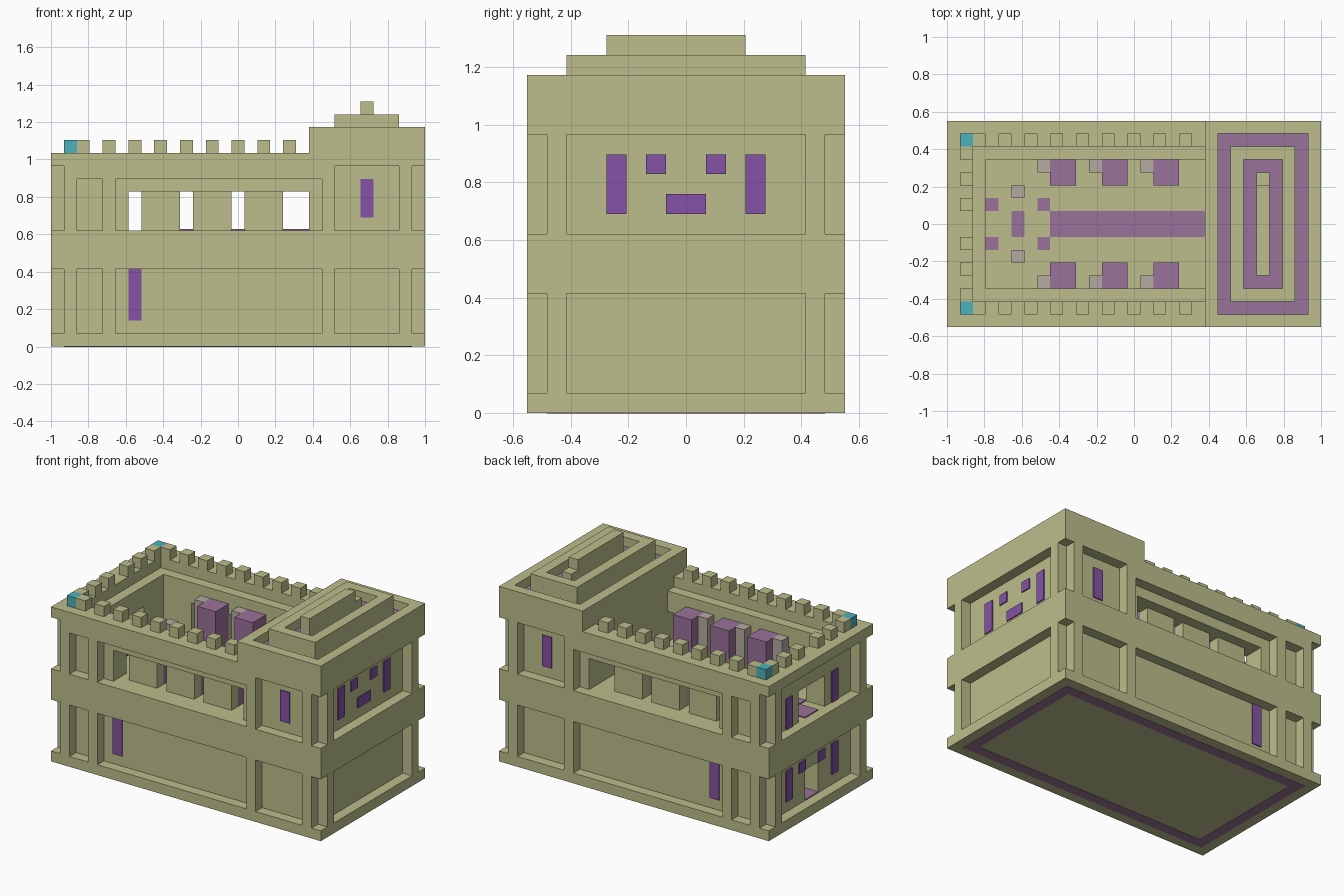
import bpy, bmesh

old = bpy.data.objects.get("Cube")
if old:
    bpy.data.objects.remove(old, do_unlink=True)

U = 2 / 29   # one block
T = 0.1      # plate thickness in blocks


def material(name, rgb):
    m = bpy.data.materials.new(name)
    m.use_nodes = True
    m.diffuse_color = (*rgb, 1)
    m.node_tree.nodes["Principled BSDF"].inputs["Base Color"].default_value = (*rgb, 1)
    return m


STONE = material("khaki stone", (0.503, 0.515, 0.258))
VIOLET = material("violet", (0.231, 0.084, 0.376))
MAUVE = material("mauve", (0.323, 0.171, 0.319))
TEAL = material("teal", (0.074, 0.434, 0.479))
GREY = material("warm grey", (0.46, 0.40, 0.36))


def part(name, boxes, mat):
    """One object from boxes (x0, x1, y0, y1, z0, z1) in block units."""
    bm = bmesh.new()
    for x0, x1, y0, y1, z0, z1 in boxes:
        verts = bmesh.ops.create_cube(bm, size=1)["verts"]
        for v in verts:
            v.co = ((x1 if v.co.x > 0 else x0) * U - 1,
                    ((y1 if v.co.y > 0 else y0) - 8) * U,
                    (z1 if v.co.z > 0 else z0) * U)
    me = bpy.data.meshes.new(name)
    bm.to_mesh(me)
    bm.free()
    me.materials.append(mat)
    ob = bpy.data.objects.new(name, me)
    bpy.context.collection.objects.link(ob)
    return ob


def both(boxes):
    """Add the copies mirrored from front to back."""
    return boxes + [(a, b, 16 - d, 16 - c, e, f) for a, b, c, d, e, f in boxes]


def ring(x0, x1, y0, y1, z0, z1):
    return [(x0, x1, y0, y0 + 1, z0, z1), (x0, x1, y1 - 1, y1, z0, z1),
            (x0, x0 + 1, y0 + 1, y1 - 1, z0, z1), (x1 - 1, x1, y0 + 1, y1 - 1, z0, z1)]


# Lower storey with a doorway in the end wall
part("lower_body", both([(1, 4, 1, 7, 1, 6)])
     + [(4, 28, 1, 15, 1, 6), (1, 4, 7, 9, 4, 6)], STONE)
part("plinth", [(0, 29, 0, 16, 0, 1)], STONE)
part("middle_belt", [(0, 29, 0, 16, 6, 9)], STONE)
part("doorway_floor", [(1, 4, 7, 9, 1, 1 + T)], MAUVE)
part("underside_band", ring(1, 28, 1, 15, -0.02, 0.05), MAUVE)

# Pilasters on both storeys
pilasters = []
for z0, z1 in ((1, 6), (9, 14)):
    pilasters += both([(x, x + 1, 0, 1, z0, z1) for x in (1, 4, 21, 27)])
    pilasters += both([(x, x + 1, 1, 2, z0, z1) for x in (0, 28)])
part("pilasters", pilasters, STONE)

# Upper storey walls around the open room
part("long_walls", both([(1, 20, 1, 3, 12, 14), (1, 6, 1, 3, 9, 12)]), STONE)
part("end_wall", both([(1, 3, 3, 6, 9, 12)]) + [(1, 3, 3, 13, 12, 14)], STONE)
part("lintels", both([(1, 22, 0, 1, 13, 14)]), STONE)
part("top_belt", both([(0, 20, 0, 2, 14, 15)]) + [(0, 2, 2, 14, 14, 15)], STONE)
part("window_slabs", both([(x, x + 3, 2, 3, 9, 12) for x in (7, 11, 15)]), STONE)

# Battlements
part("merlons", both([(x, x + 1, 1, 2, 15, 16) for x in range(2, 19, 2)]
                     + [(1, 2, y, y + 1, 15, 16) for y in (2, 4, 6)]), STONE)
part("corner_merlons", both([(1, 2, 1, 2, 15, 16)]), TEAL)

# Tower with stepped roof and sunken channels
part("tower_body", [(20, 28, 1, 15, 9, 14), (20, 29, 0, 16, 14, 16)], STONE)
part("tower_parapet", ring(20, 29, 0, 16, 16, 17), STONE)
part("roof_step", [(22, 27, 2, 14, 16, 17)] + ring(22, 27, 2, 14, 17, 18), STONE)
part("roof_ridge", [(24, 25, 4, 11, 17, 19), (24, 25, 11, 12, 17, 18)], STONE)
part("roof_channels", ring(21, 28, 1, 15, 16, 16 + T)
     + ring(23, 26, 3, 13, 17, 17 + T), MAUVE)

# Room contents
part("carpet", [(8, 20, 7, 9, 9, 9 + T)], MAUVE)
part("floor_tiles", both([(x, x + 1, 6, 7, 9, 9 + T) for x in (3, 7)])
     + [(5, 6, 7, 9, 9, 9 + T), (1, 3, 7, 9, 9, 9 + T)], MAUVE)
part("stools", both([(5, 6, 5, 6, 9, 11)]), GREY)
beds = (8, 12, 16)
part("bed_bases", both([(x, x + 2, 3, 5, 9, 12) for x in beds]), MAUVE)
part("bed_tops", both([(x, x + 2, 3, 5, 12, 13) for x in beds]), MAUVE)
part("bedside_blocks", both([(x - 1, x, 3, 4, 9, 13) for x in beds]), GREY)

# Painted wall panels
part("side_panels", both([(6, 7, 1 - T, 1, 2, 6), (24, 25, 1 - T, 1, 10, 13)]), VIOLET)


def end_panels(x0, x1, z):
    return both([(x0, x1, 4, 5, z, z + 3), (x0, x1, 6, 7, z + 2, z + 3)])


part("tower_end_panels", end_panels(28, 28 + T, 10)
     + [(28, 28 + T, 7, 9, 10, 11)], VIOLET)
part("door_end_panels", end_panels(1 - T, 1, 2)
     + both([(1 - T, 1, 4, 5, 9, 12)]), VIOLET)
